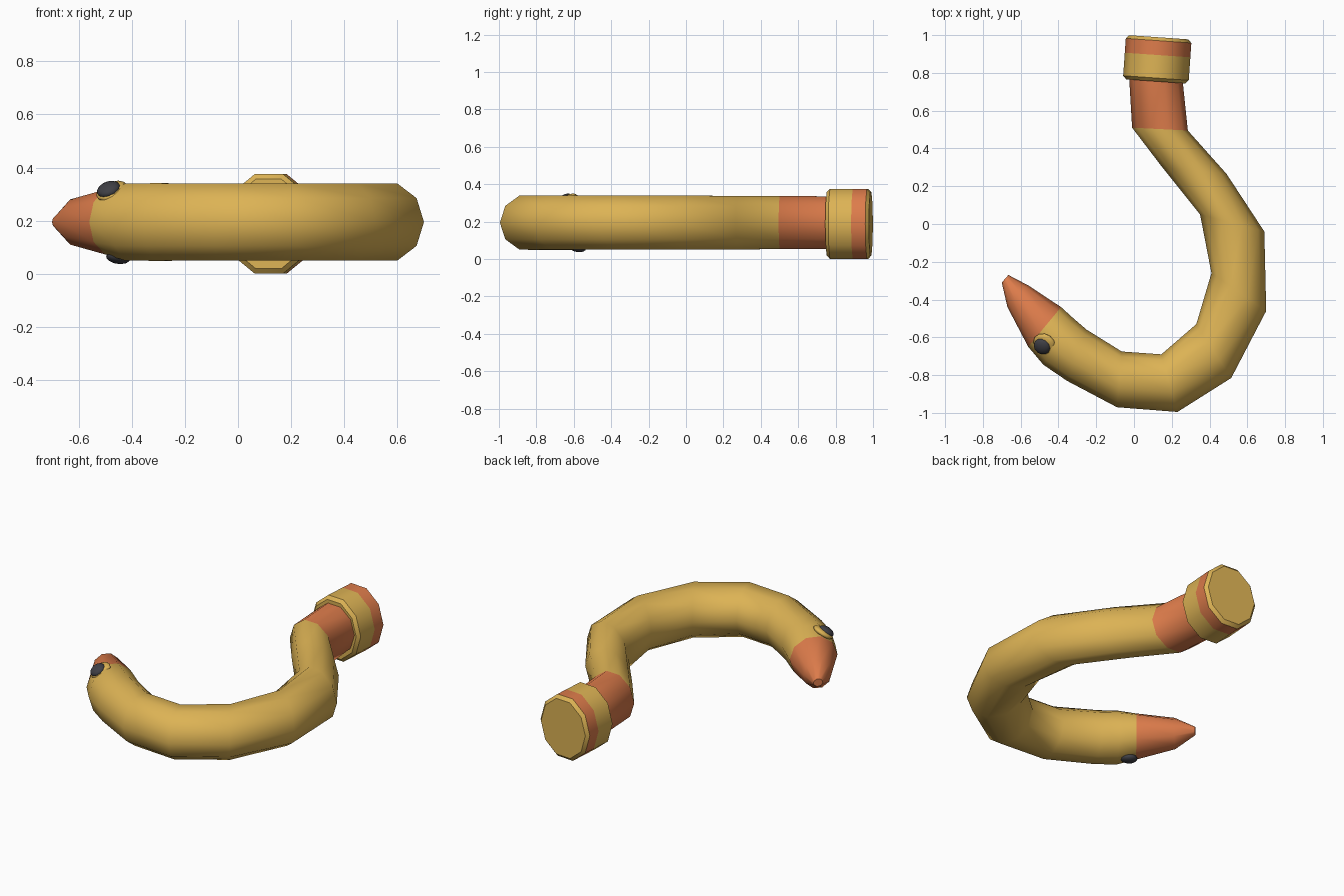
import bpy, bmesh, math
from mathutils import Vector

old = bpy.data.objects.get("Cube")
if old:
    bpy.data.objects.remove(old, do_unlink=True)


def make_material(name, colour):
    mat = bpy.data.materials.new(name)
    mat.use_nodes = True
    mat.diffuse_color = (*colour, 1)
    bsdf = next(n for n in mat.node_tree.nodes if n.type == "BSDF_PRINCIPLED")
    bsdf.inputs["Base Color"].default_value = (*colour, 1)
    bsdf.inputs["Roughness"].default_value = 0.6
    return mat


gold = make_material("golden yellow", (0.72, 0.45, 0.09))
orange = make_material("burnt orange", (0.72, 0.2, 0.07))
charcoal = make_material("charcoal", (0.05, 0.05, 0.06))

SIDES = 10
MID = 0.195


def finish(name, bm, materials, angle):
    bmesh.ops.recalc_face_normals(bm, faces=bm.faces)
    mesh = bpy.data.meshes.new(name)
    bm.to_mesh(mesh)
    bm.free()
    obj = bpy.data.objects.new(name, mesh)
    bpy.context.collection.objects.link(obj)
    for mat in materials:
        mesh.materials.append(mat)
    bpy.ops.object.select_all(action="DESELECT")
    obj.select_set(True)
    bpy.context.view_layer.objects.active = obj
    bpy.ops.object.shade_smooth_by_angle(angle=math.radians(angle))
    return obj


def loft(name, rings, orange_segments, angle):
    """Skin ten-sided rings, each given by its two side points and half height."""
    bm = bmesh.new()
    loops = []
    for inner, outer, half_height, z in rings:
        a, b = Vector((*inner, z)), Vector((*outer, z))
        centre, side = (a + b) / 2, (b - a) / 2
        up = Vector((0, 0, half_height / math.cos(math.pi / SIDES)))
        loop = []
        for k in range(SIDES):
            t = math.tau * k / SIDES
            loop.append(bm.verts.new(centre + side * math.cos(t) + up * math.sin(t)))
        loops.append(loop)
    for i, (low, high) in enumerate(zip(loops, loops[1:])):
        for k in range(SIDES):
            n = (k + 1) % SIDES
            face = bm.faces.new((low[k], low[n], high[n], high[k]))
            face.material_index = int(i in orange_segments)
    first = bm.faces.new(loops[0])
    last = bm.faces.new(loops[-1])
    first.material_index = int(0 in orange_segments)
    last.material_index = int(len(loops) - 2 in orange_segments)
    return finish(name, bm, (gold, orange), angle)


# Curved neck and head: inner side, outer side, half height
neck_path = [
    ((-.03, .85), (.25, .83), .14),
    ((-.01, .51), (.285, .495), .142),
    ((.15, .3), (.49, .265), .143),
    ((.35, .05), (.69, -.04), .144),
    ((.41, -.26), (.7, -.46), .145),
    ((.33, -.53), (.515, -.815), .145),
    ((.145, -.69), (.23, -.995), .145),
    ((-.065, -.675), (-.09, -.97), .145),
    ((-.25, -.56), (-.355, -.83), .146),
    ((-.32, -.5), (-.48, -.745), .145),
    ((-.386, -.44), (-.56, -.65), .122),
    ((-.56, -.325), (-.67, -.44), .085),
    ((-.665, -.27), (-.7, -.31), .022),
]
beak_start = len(neck_path) - 3
loft("curved_neck_and_beak",
     [(a, b, h, MID) for a, b, h in neck_path],
     {0, beak_start, beak_start + 1}, 50)

# Thick end collar with one orange band
axis = Vector((.07, 1)).normalized()
across = Vector((axis.y, -axis.x))
base = Vector((.115, .755))
collar = []
for along, scale in ((0, .9), (.018, 1), (.14, 1), (.216, 1), (.234, .9)):
    c = base + axis * along
    half = across * .174 * scale
    collar.append((c - half, c + half, .187 * scale, .188))
loft("end_collar", collar, {2}, 40)


# Eyes: flattened domes tilted to lie on the head
def dome(name, position, normal, radius, thickness, mat):
    bm = bmesh.new()
    bmesh.ops.create_uvsphere(bm, u_segments=12, v_segments=8, radius=1)
    bmesh.ops.scale(bm, vec=(radius, radius, thickness), verts=bm.verts)
    obj = finish(name, bm, (mat,), 60)
    obj.location = position
    obj.rotation_mode = "QUATERNION"
    obj.rotation_quaternion = Vector(normal).to_track_quat("Z", "Y")


upper_tilt = (-.32, -.45, .83)
dome("upper_eye_socket", (-.475, -.635, .312), upper_tilt, .062, .022, gold)
dome("upper_eye", (-.487, -.648, .318), upper_tilt, .046, .024, charcoal)
dome("lower_eye", (-.45, -.58, .062), (-.12, -.15, -1), .047, .024, charcoal)
